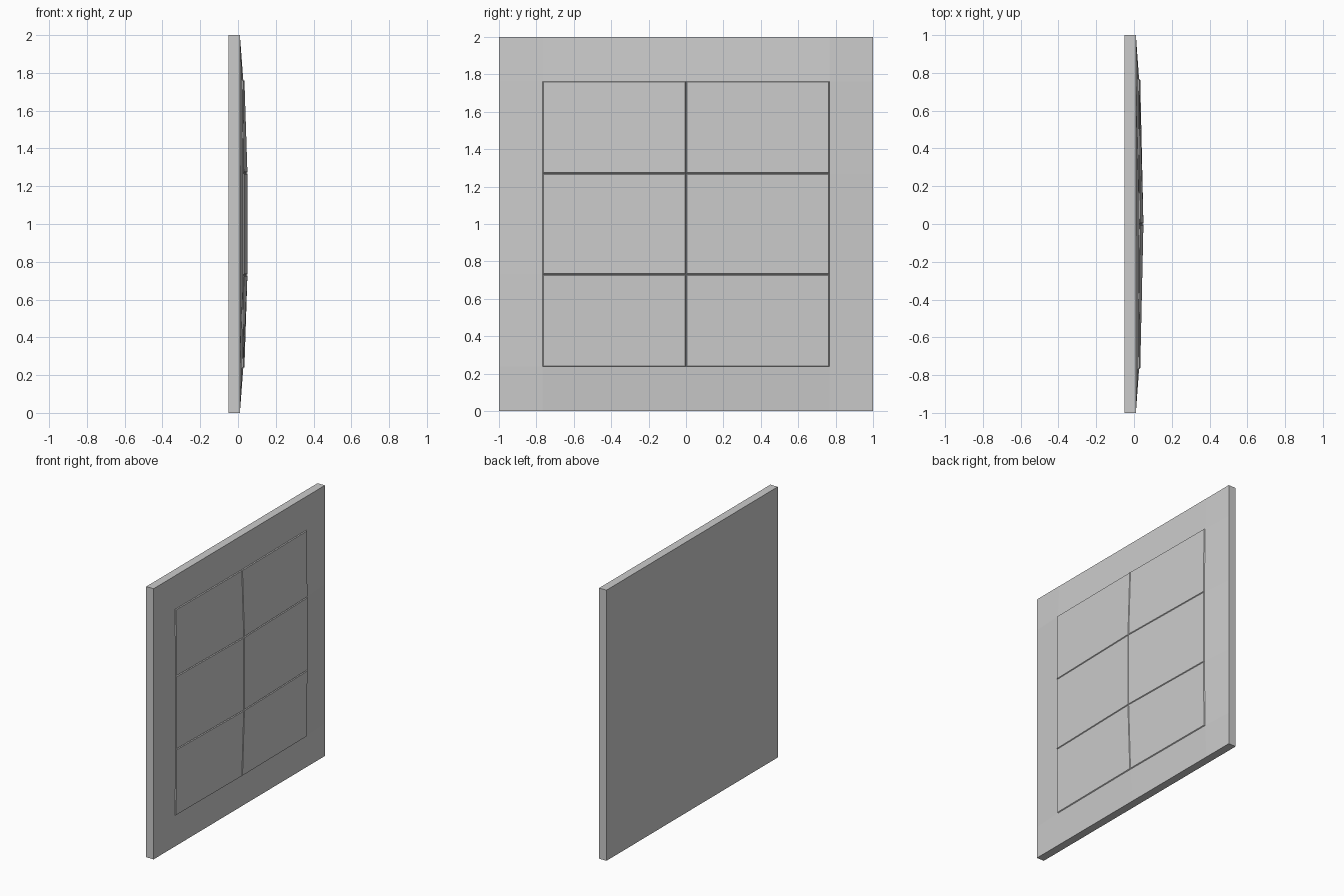
import bpy, bmesh

if "Cube" in bpy.data.objects:
    bpy.data.objects.remove(bpy.data.objects["Cube"])

YS = [-1, -0.767, 0, 0.767, 1]
ZS = [0, 0.238, 0.73, 1.27, 1.762, 2]
BACK, EDGE = -0.05, 0.01


def height(i, j):
    # front surface bulges gently towards the centre
    if i in (0, 4) or j in (0, 5):
        return EDGE
    if i == 2:
        return 0.044 if j in (2, 3) else 0.028
    return 0.027 if j in (2, 3) else 0.022


bm = bmesh.new()
grid = [[bm.verts.new((height(i, j), y, z)) for j, z in enumerate(ZS)]
        for i, y in enumerate(YS)]

# faceted front: sloping border plus six tilted panels
panels = []
for i in range(4):
    for j in range(5):
        f = bm.faces.new((grid[i][j], grid[i + 1][j],
                          grid[i + 1][j + 1], grid[i][j + 1]))
        if 1 <= i <= 2 and 1 <= j <= 3:
            panels.append(f)

# backing slab: extrude the rim straight back and close it
rim = [e for e in bm.edges if e.is_boundary]
new = bmesh.ops.extrude_edge_only(bm, edges=rim)["geom"]
for v in new:
    if isinstance(v, bmesh.types.BMVert):
        v.co.x = BACK
bmesh.ops.contextual_create(bm, geom=[e for e in new if isinstance(e, bmesh.types.BMEdge)])
bmesh.ops.recalc_face_normals(bm, faces=bm.faces)

# raise each panel, leaving narrow grooves between them
bmesh.ops.inset_individual(bm, faces=panels, thickness=0.006, depth=0.006)

mesh = bpy.data.meshes.new("wall_panel")
bm.to_mesh(mesh)
bm.free()
bpy.context.collection.objects.link(bpy.data.objects.new("wall_panel", mesh))
